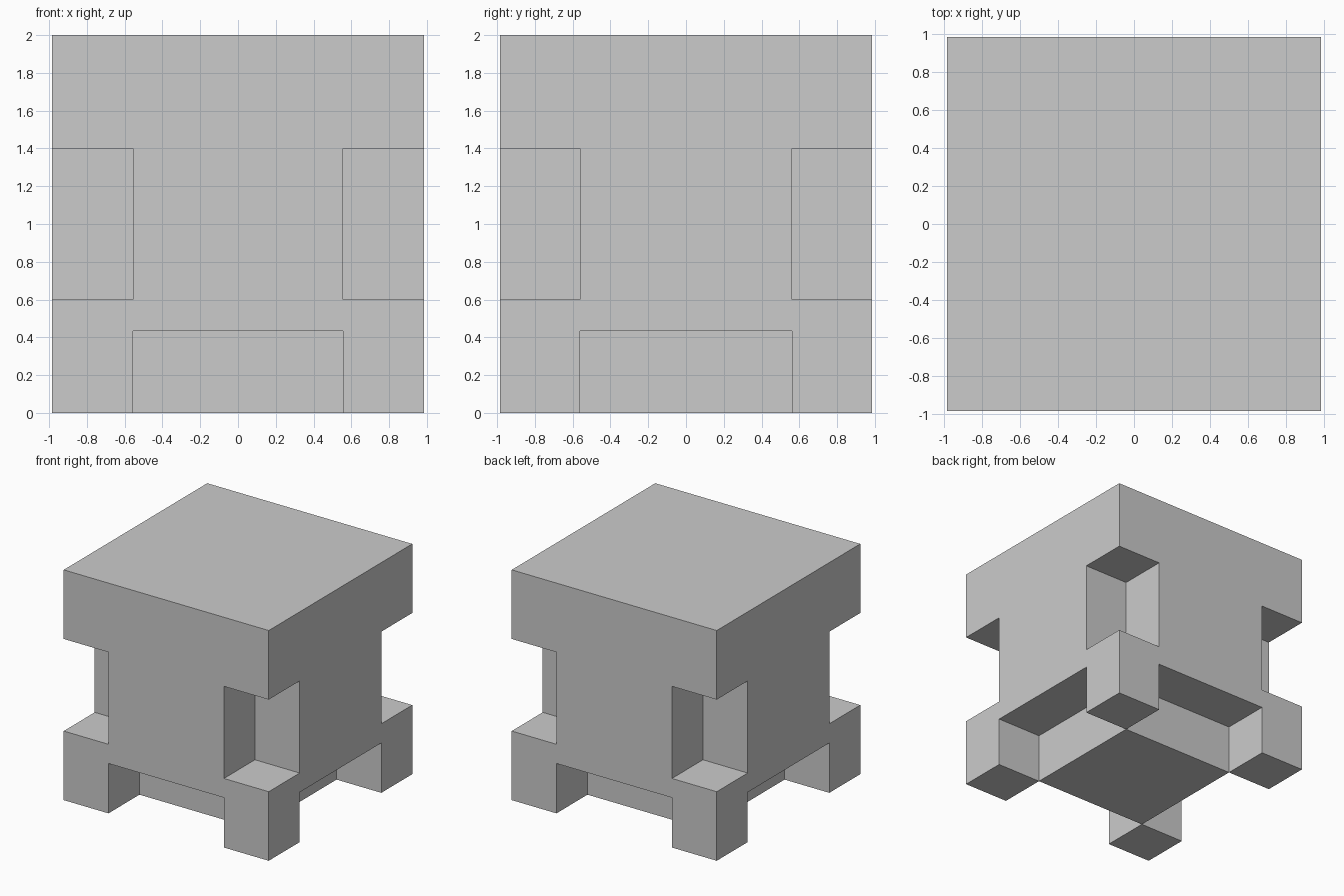
import bpy, bmesh, math

if "Cube" in bpy.data.objects:
    bpy.data.objects.remove(bpy.data.objects["Cube"])

# Grid planes that divide the block into cells
XS = [-0.985, -0.555, 0.555, 0.985]
YS = [-0.985, -0.56, 0.56, 0.985]
ZS = [0.0, 0.433, 0.6, 1.4, 2.0]
GRID = (XS, YS, ZS)


def solid(c):
    """True where the block has material."""
    if any(not 0 <= c[a] < len(GRID[a]) - 1 for a in range(3)):
        return False
    x_mid, y_mid = c[0] == 1, c[1] == 1
    if c[2] == 0:                       # foot level: cut the middle of each side
        return x_mid == y_mid
    if c[2] == 2:                       # notch level: cut the four corners
        return x_mid or y_mid
    return True


bm = bmesh.new()
verts = {}


def vert(i):
    if i not in verts:
        verts[i] = bm.verts.new([GRID[a][i[a]] for a in range(3)])
    return verts[i]


# Outer skin: one face wherever a solid cell meets empty space
for x in range(3):
    for y in range(3):
        for z in range(4):
            c = (x, y, z)
            if not solid(c):
                continue
            for a in range(3):
                b, d = (a + 1) % 3, (a + 2) % 3
                for side in (0, 1):
                    n = list(c)
                    n[a] += 2 * side - 1
                    if solid(n):
                        continue
                    ring = []
                    for u, v in ((0, 0), (1, 0), (1, 1), (0, 1)):
                        i = list(c)
                        i[a] += side
                        i[b] += u
                        i[d] += v
                        ring.append(vert(tuple(i)))
                    bm.faces.new(ring if side else ring[::-1])

# Merge the coplanar cell faces
bmesh.ops.dissolve_limit(bm, angle_limit=math.radians(1),
                         verts=bm.verts[:], edges=bm.edges[:])

mesh = bpy.data.meshes.new("notched_block")
bm.to_mesh(mesh)
bm.free()
bpy.context.collection.objects.link(bpy.data.objects.new("notched_block", mesh))
